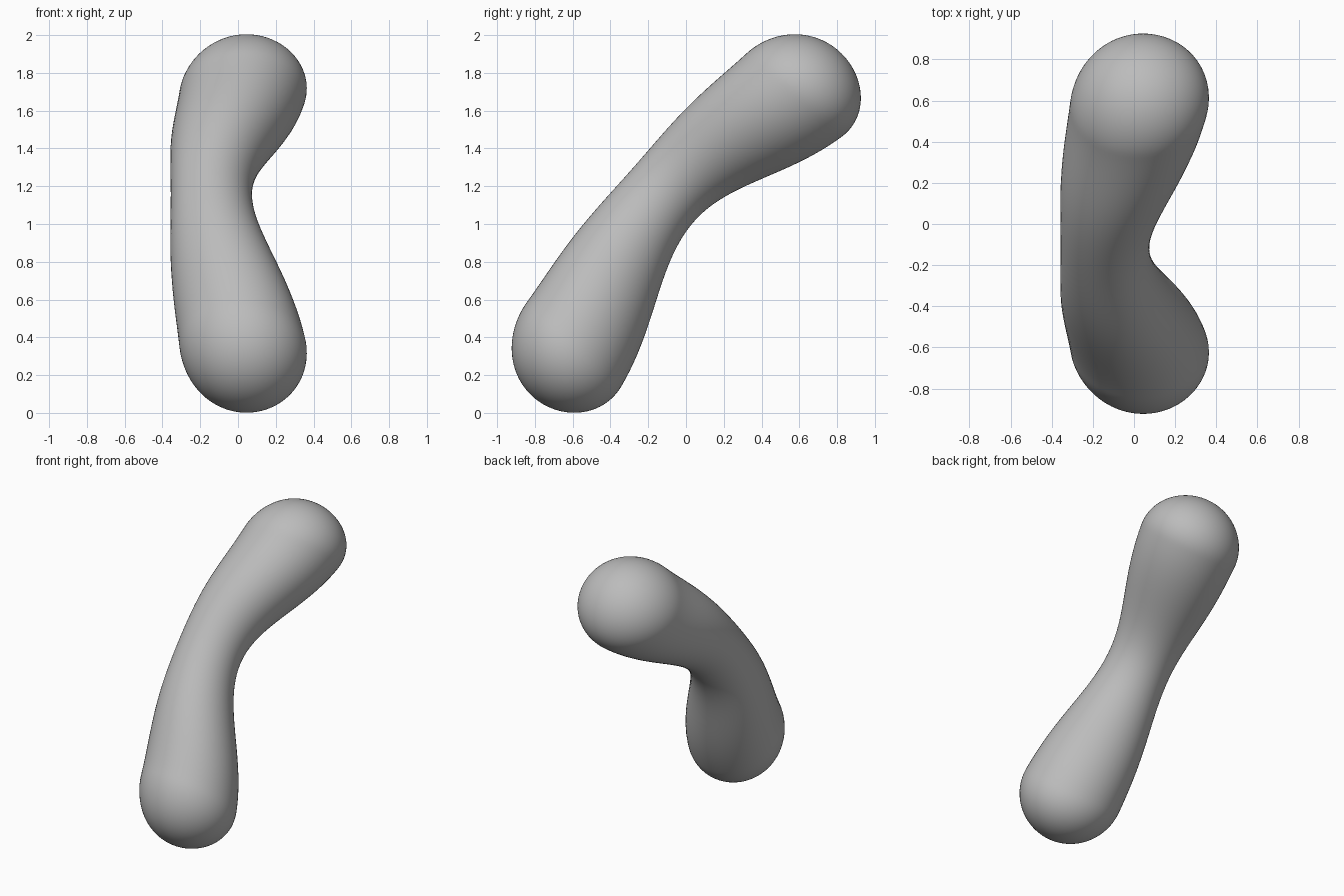
import bpy, bmesh, math
from mathutils import Vector

cube = bpy.data.objects.get("Cube")
if cube:
    bpy.data.objects.remove(cube, do_unlink=True)

grey = bpy.data.materials.new("plain grey")
grey.use_nodes = True
colour = (0.5, 0.5, 0.5, 1)
grey.diffuse_color = colour
grey.node_tree.nodes["Principled BSDF"].inputs["Base Color"].default_value = colour

# The body runs between two tips, bows sideways and narrows at the waist
LOW_TIP, HIGH_TIP = Vector((0.046, -0.809, 0.084)), Vector((0.046, 0.809, 1.916))
BOW = Vector((-0.187, -0.144, 0.127))
WAIST_AT = 0.517
BALL, WAIST = 0.343, 0.215
CAP_FROM = 0.72
SIDES, RINGS = 64, 120

axis = (HIGH_TIP - LOW_TIP).normalized()
across = Vector((1, 0, 0))
up = axis.cross(across)
bm = bmesh.new()


def ring(t):
    """Round section at fraction t of the length; u is 0 at the waist and 1 at a tip."""
    u = abs(t - WAIST_AT) / (WAIST_AT if t < WAIST_AT else 1 - WAIST_AT)
    bow = ((1 + math.cos(math.pi * u)) / 2) ** 1.25
    centre = LOW_TIP.lerp(HIGH_TIP, t) + BOW * bow
    radius = BALL - (BALL - WAIST) * math.exp(-u * u / 0.19)
    if u > CAP_FROM:
        radius *= math.sqrt(1 - ((u - CAP_FROM) / (1 - CAP_FROM)) ** 2)
    turn = [2 * math.pi * i / SIDES for i in range(SIDES)]
    return [bm.verts.new(centre + radius * (across * math.cos(a) + up * math.sin(a))) for a in turn]


# Rings, closer together towards the round ends
rings = [ring((1 - math.cos(math.pi * i / RINGS)) / 2) for i in range(1, RINGS)]

# Skin the rings and close both tips
for a, b in zip(rings, rings[1:]):
    for i in range(SIDES):
        j = (i + 1) % SIDES
        bm.faces.new((a[i], a[j], b[j], b[i]))
for end, pole in ((rings[0], LOW_TIP), (rings[-1], HIGH_TIP)):
    tip = bm.verts.new(pole)
    for i in range(SIDES):
        bm.faces.new((end[i], end[(i + 1) % SIDES], tip))
bmesh.ops.recalc_face_normals(bm, faces=bm.faces)
for f in bm.faces:
    f.smooth = True

mesh = bpy.data.meshes.new("bent_body")
bm.to_mesh(mesh)
bm.free()
mesh.materials.append(grey)
body = bpy.data.objects.new("bent_body", mesh)
bpy.context.collection.objects.link(body)
